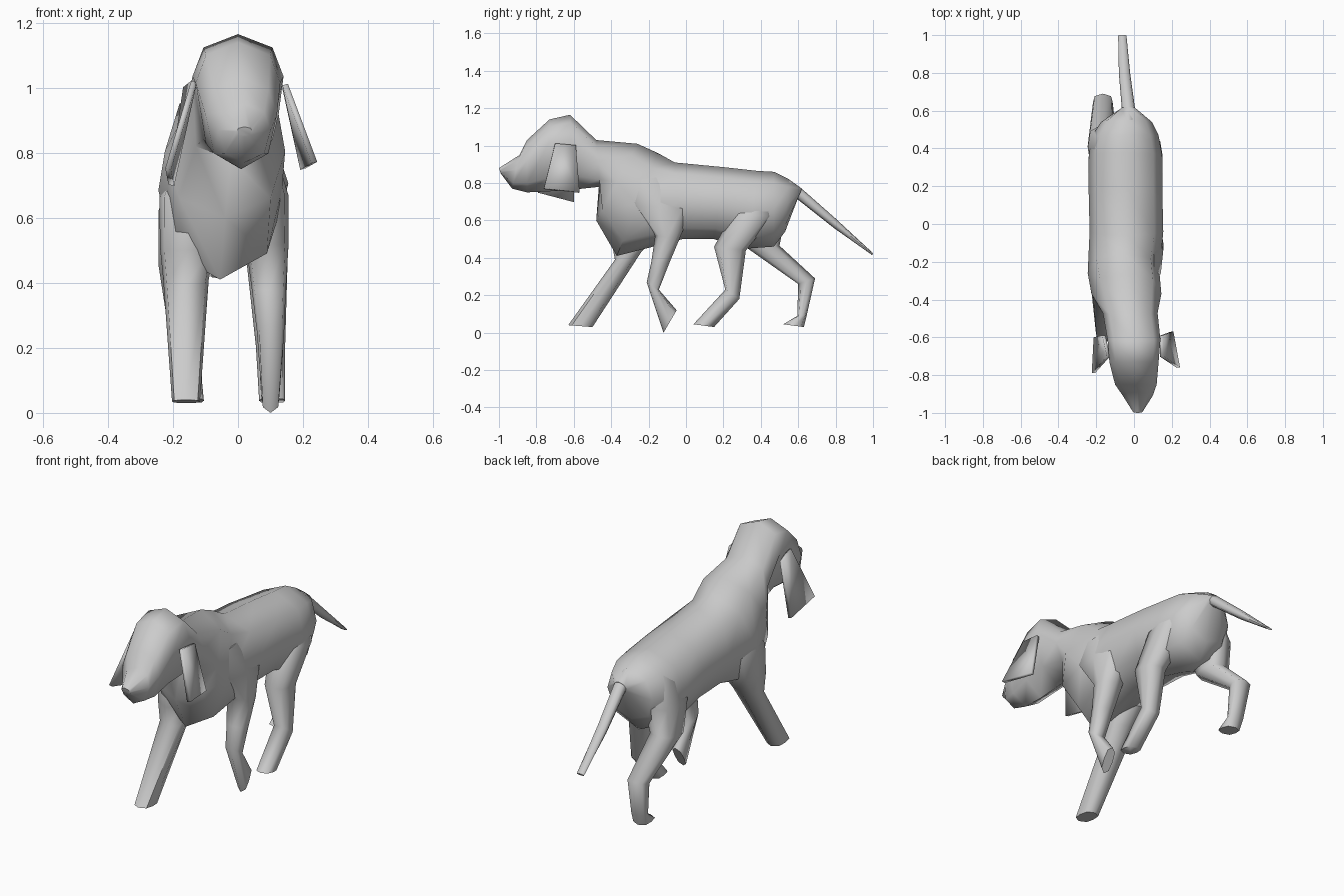
import bpy, bmesh, math
from mathutils import Vector


def loft(name, rings, lift=None, power=0.8, sides=8):
    """Ring = (y1, z1, y2, z2, centre x, half width); spans the two side-view outline points."""
    bm = bmesh.new()
    loops = []
    for i, (y1, z1, y2, z2, xc, hw) in enumerate(rings):
        a, b = Vector((xc, y1, z1)), Vector((xc, y2, z2))
        mid, half = (a + b) / 2, (a - b) / 2
        up = lift[i] if lift else 0
        loop = []
        for k in range(sides):
            t = 2 * math.pi * k / sides
            c, s = math.cos(t), math.sin(t)
            c2 = math.copysign(abs(c) ** power, c)
            loop.append(bm.verts.new(mid + half * (s + up * c ** 4) + Vector((hw * c2, 0, 0))))
        loops.append(loop)
    for p, q in zip(loops, loops[1:]):
        for k in range(sides):
            n = (k + 1) % sides
            bm.faces.new((p[k], p[n], q[n], q[k]))
    bm.faces.new(loops[0])
    bm.faces.new(loops[-1])
    return finish(name, bm)


def finish(name, bm):
    bmesh.ops.recalc_face_normals(bm, faces=bm.faces)
    me = bpy.data.meshes.new(name)
    bm.to_mesh(me)
    bm.free()
    ob = bpy.data.objects.new(name, me)
    bpy.context.collection.objects.link(ob)
    bpy.ops.object.select_all(action='DESELECT')
    ob.select_set(True)
    bpy.context.view_layer.objects.active = ob
    bpy.ops.object.shade_smooth_by_angle(angle=math.radians(60))
    return ob


def ear(name, corners):
    bm = bmesh.new()
    bm.faces.new([bm.verts.new(c) for c in corners])
    ob = finish(name, bm)
    mod = ob.modifiers.new("thickness", 'SOLIDIFY')
    mod.thickness = 0.018
    mod.offset = 0


# Head, neck and torso in one skin, nose to rump
loft("body", [
    (-1.00, .88, -.99, .85, .02, .025),
    (-.89, .95, -.93, .77, .02, .08),
    (-.85, 1.03, -.85, .75, .01, .11),
    (-.73, 1.14, -.74, .755, 0, .13),
    (-.62, 1.165, -.60, .765, 0, .14),
    (-.48, 1.03, -.46, .78, -.02, .145),
    (-.26, 1.01, -.48, .60, -.04, .185),
    (-.15, .96, -.37, .41, -.055, .19),
    (-.06, .91, -.02, .50, -.04, .195),
    (.20, .885, .15, .50, -.045, .195),
    (.38, .865, .33, .45, -.045, .195),
    (.47, .86, .47, .46, -.045, .175),
    (.55, .82, .53, .54, -.04, .135),
    (.62, .77, .595, .71, -.03, .045),
], lift=[0, .1, .2, .35, .35, .1] + [0] * 8)

# Tail tapering to a thin tip
loft("tail", [
    (.55, .82, .55, .73, -.03, .03),
    (.63, .76, .60, .71, -.03, .035),
    (.80, .61, .79, .56, -.05, .03),
    (1.0, .425, .995, .415, -.062, .022),
])

# Front leg reaching forward
loft("front_leg_left", [
    (-.30, .82, -.14, .82, -.13, .05),
    (-.40, .66, -.10, .68, -.15, .092),
    (-.40, .50, -.16, .52, -.155, .085),
    (-.38, .39, -.24, .43, -.16, .07),
    (-.63, .04, -.50, .03, -.16, .043),
], power=.5)
# Front leg lifted with the paw folded
loft("front_leg_right", [
    (-.40, .80, -.08, .84, .06, .05),
    (-.31, .68, .03, .66, .075, .08),
    (-.165, .52, -.035, .50, .09, .065),
    (-.185, .38, -.09, .37, .095, .052),
    (-.21, .27, -.145, .23, .10, .042),
    (-.12, 0, -.05, .12, .10, .028),
], power=.5)
# Hind leg stepping forward
loft("hind_leg_right", [
    (.36, .78, .48, .78, .04, .06),
    (.25, .64, .47, .62, .07, .082),
    (.15, .46, .32, .44, .09, .062),
    (.21, .23, .285, .18, .10, .045),
    (.04, .045, .15, .03, .105, .04),
], power=.5)
# Hind leg pushing back
loft("hind_leg_left", [
    (.30, .80, .48, .80, -.13, .06),
    (.28, .62, .53, .62, -.16, .085),
    (.33, .45, .50, .465, -.175, .07),
    (.60, .26, .69, .29, -.165, .052),
    (.595, .09, .645, .09, -.155, .045),
    (.52, .045, .63, .03, -.15, .045),
], power=.5)

# Hanging ears
ear("ear_right", [(.145, -.70, 1.01), (.145, -.59, 1.0), (.20, -.57, .75), (.235, -.76, .77)])
ear("ear_left", [(-.135, -.70, 1.02), (-.16, -.59, 1.0), (-.205, -.60, .70), (-.215, -.79, .75)])
